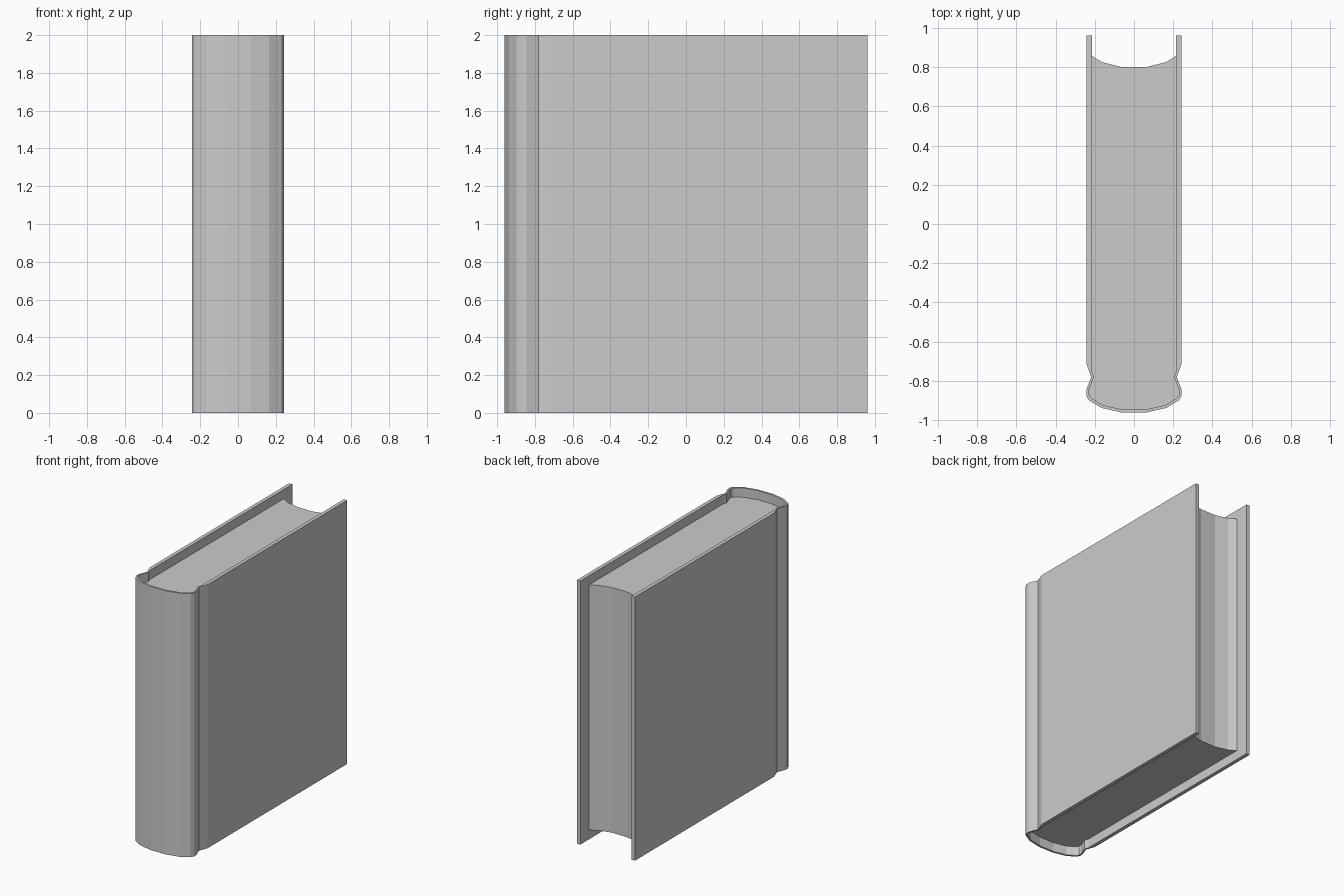
import bpy, bmesh

if "Cube" in bpy.data.objects:
    bpy.data.objects.remove(bpy.data.objects["Cube"])


def mirrored(half):
    """Left half outline followed by its mirror image, in path order."""
    return half + [(-x, y) for x, y in reversed(half)]


def extrude_profile(name, outline, z0, z1):
    """Closed plan outline turned into an upright flat-shaded prism."""
    bm = bmesh.new()
    face = bm.faces.new([bm.verts.new((x, y, z0)) for x, y in outline])
    top = bmesh.ops.extrude_face_region(bm, geom=[face])["geom"]
    verts = [v for v in top if isinstance(v, bmesh.types.BMVert)]
    bmesh.ops.translate(bm, verts=verts, vec=(0, 0, z1 - z0))
    bmesh.ops.recalc_face_normals(bm, faces=bm.faces)
    mesh = bpy.data.meshes.new(name)
    bm.to_mesh(mesh)
    bm.free()
    obj = bpy.data.objects.new(name, mesh)
    bpy.context.collection.objects.link(obj)
    return obj


# Left half of the binding: board, hinge groove, rounded spine
outer = [(-0.243, 0.96), (-0.243, -0.71), (-0.218, -0.78), (-0.243, -0.845),
         (-0.243, -0.875), (-0.23, -0.898), (-0.165, -0.937), (-0.065, -0.96)]
inner = [(-0.215, 0.96), (-0.215, -0.75), (-0.205, -0.78), (-0.23, -0.847),
         (-0.23, -0.87), (-0.217, -0.888), (-0.16, -0.923), (-0.06, -0.945)]

# Cover wraps both boards and the spine in one piece
cover = mirrored(outer) + mirrored(inner)[::-1]
extrude_profile("cover", cover, 0.0, 2.0)

# Page block fills the cover, with a hollow fore-edge
fore_edge = mirrored([(-0.215, 0.857), (-0.163, 0.825), (-0.065, 0.80)])
pages = mirrored(inner[1:]) + fore_edge[::-1]
extrude_profile("page_block", pages, 0.07, 1.93)
